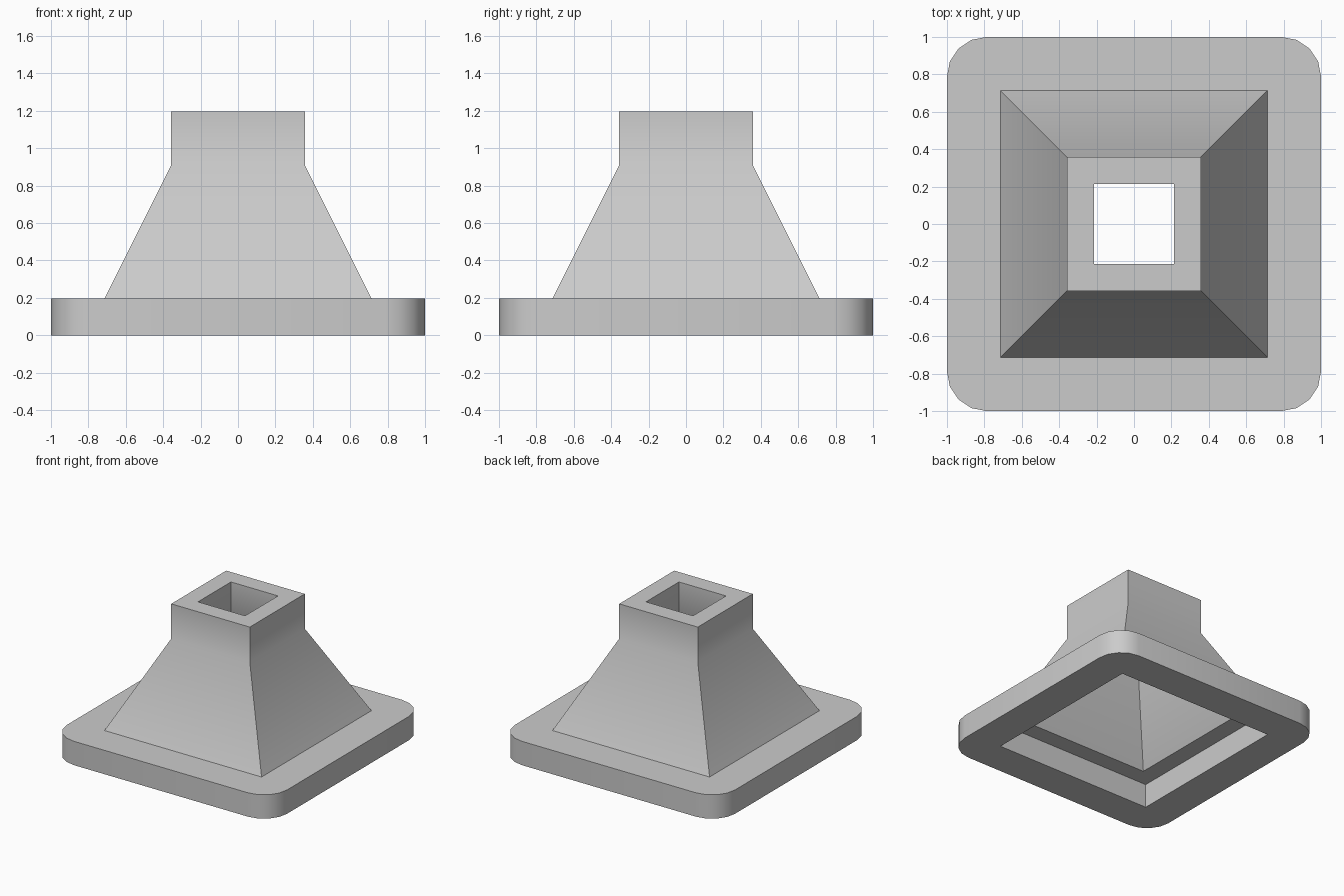
import bpy, bmesh, math

old = bpy.data.objects.get("Cube")
if old:
    bpy.data.objects.remove(old, do_unlink=True)

BASE_Z, NECK_Z, TOP_Z = 0.196, 0.91, 1.196
FOOT, NECK, WALL = 0.714, 0.357, 0.143
CORNER, SEGMENTS = 0.21, 4

grey = bpy.data.materials.new("grey")
grey.use_nodes = True
colour = (0.6, 0.6, 0.6, 1)
grey.diffuse_color = colour
grey.node_tree.nodes["Principled BSDF"].inputs["Base Color"].default_value = colour


def square_ring(bm, half, z):
    return [bm.verts.new((half * x, half * y, z))
            for x, y in ((-1, -1), (1, -1), (1, 1), (-1, 1))]


def square_tube(bm, profile):
    """Join square rings in a closed loop of (half width, height) points."""
    rings = [square_ring(bm, half, z) for half, z in profile]
    for a, b in zip(rings, rings[1:] + rings[:1]):
        for i in range(4):
            j = (i + 1) % 4
            bm.faces.new((a[i], a[j], b[j], b[i]))


def finish(bm, name):
    bmesh.ops.recalc_face_normals(bm, faces=bm.faces)
    mesh = bpy.data.meshes.new(name)
    bm.to_mesh(mesh)
    bm.free()
    obj = bpy.data.objects.new(name, mesh)
    bpy.context.collection.objects.link(obj)
    mesh.materials.append(grey)
    bpy.ops.object.select_all(action="DESELECT")
    obj.select_set(True)
    bpy.context.view_layer.objects.active = obj
    bpy.ops.object.shade_smooth_by_angle(angle=math.radians(30))


# Base flange: a square frame with its outer upright edges rounded
bm = bmesh.new()
square_tube(bm, [(1, 0), (1, BASE_Z), (FOOT, BASE_Z), (FOOT, 0)])
upright = [e for e in bm.edges
           if all(abs(v.co.x) > 0.99 for v in e.verts)
           and abs(e.verts[0].co.z - e.verts[1].co.z) > 0.1]
bmesh.ops.bevel(bm, geom=upright, offset=CORNER, segments=SEGMENTS,
                profile=0.5, affect="EDGES")
finish(bm, "base_flange")

# Hollow sloping hood with its straight neck
outer = [(FOOT, BASE_Z), (NECK, NECK_Z), (NECK, TOP_Z)]
inner = [(half - WALL, z) for half, z in reversed(outer)]
bm = bmesh.new()
square_tube(bm, outer + inner)
finish(bm, "hood")
